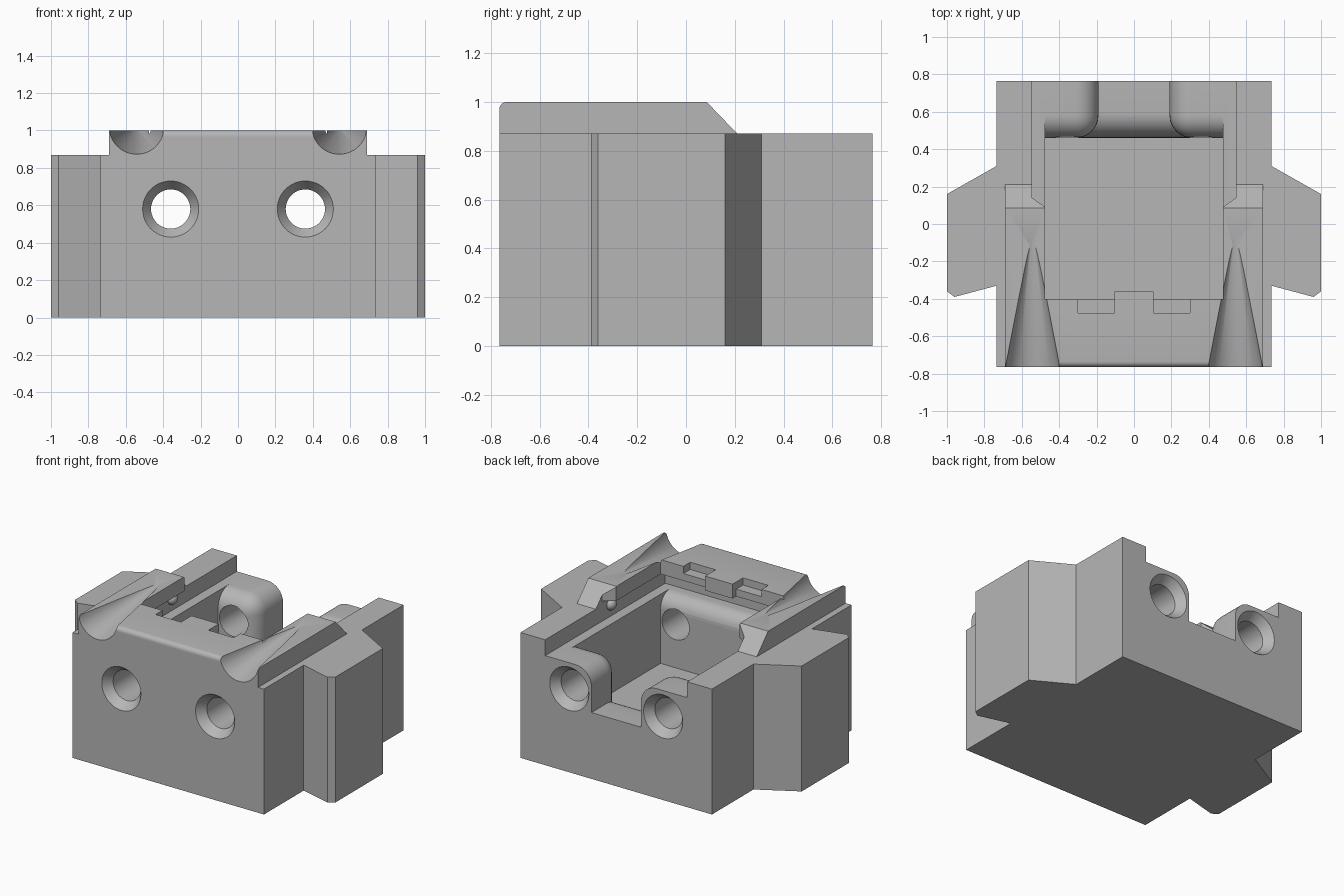
import bpy, bmesh, math
from mathutils import Matrix

if "Cube" in bpy.data.objects:
    bpy.data.objects.remove(bpy.data.objects["Cube"])

mat = bpy.data.materials.new("plain grey")
mat.use_nodes = True
grey = (0.47, 0.47, 0.47, 1)
mat.diffuse_color = grey
mat.node_tree.nodes["Principled BSDF"].inputs["Base Color"].default_value = grey


def finish(bm, name):
    bmesh.ops.recalc_face_normals(bm, faces=bm.faces)
    mesh = bpy.data.meshes.new(name)
    bm.to_mesh(mesh)
    bm.free()
    mesh.materials.append(mat)
    ob = bpy.data.objects.new(name, mesh)
    bpy.context.collection.objects.link(ob)
    return ob


def prism(name, points, low, high, axis="z"):
    """Extrude an outline: (x, y) along z, or (y, z) along x."""
    place = (lambda p, h: (p[0], p[1], h)) if axis == "z" else (lambda p, h: (h, p[0], p[1]))
    bm = bmesh.new()
    face = bm.faces.new([bm.verts.new(place(p, low)) for p in points])
    out = bmesh.ops.extrude_face_region(bm, geom=[face])
    shift = (0, 0, high - low) if axis == "z" else (high - low, 0, 0)
    bmesh.ops.translate(bm, vec=shift,
                        verts=[v for v in out["geom"] if isinstance(v, bmesh.types.BMVert)])
    return finish(bm, name)


def mirrored(half):
    return half + [(-x, y) for x, y in reversed(half)]


def box(name, lo, hi, radius=0, rounded=None):
    """Box between two corners; edges whose middle passes the rule are rounded."""
    bm = bmesh.new()
    bmesh.ops.create_cube(bm, size=1)
    for v in bm.verts:
        v.co = [hi[i] if v.co[i] > 0 else lo[i] for i in range(3)]
    if rounded:
        edges = [e for e in bm.edges if rounded((e.verts[0].co + e.verts[1].co) / 2)]
        bmesh.ops.bevel(bm, geom=edges, offset=radius, segments=8, profile=0.5, affect="EDGES")
    return finish(bm, name)


def cone(name, x, z, y0, r0, y1, r1):
    """Round cutter along y, radius r0 at y0 and r1 at y1."""
    bm = bmesh.new()
    bmesh.ops.create_cone(bm, cap_ends=True, segments=48, radius1=r0, radius2=r1, depth=y1 - y0)
    bmesh.ops.transform(bm, verts=bm.verts, matrix=Matrix.Translation((x, (y0 + y1) / 2, z))
                        @ Matrix.Rotation(-math.pi / 2, 4, "X"))
    return finish(bm, name)


def combine(target, tool, operation="DIFFERENCE"):
    mod = target.modifiers.new("join", "BOOLEAN")
    mod.operation, mod.solver, mod.object = operation, "EXACT", tool
    bpy.context.view_layer.objects.active = target
    bpy.ops.object.modifier_apply(modifier=mod.name)
    bpy.data.objects.remove(tool)


front, back = -0.765, 0.765

# Main block with the side wings
body = prism("housing_body", mirrored([
    (0.735, front), (0.735, -0.33), (0.96, -0.39), (1, -0.36),
    (1, 0.16), (0.735, 0.31), (0.735, back)]), 0, 0.87)

# Raised deck with rounded front edge and sloped rear end
deck = [(front, 0.8), (front, 0.97)]
deck += [(front + 0.03 * (1 - math.cos(a)), 0.97 + 0.03 * math.sin(a))
         for a in (math.pi * i / 10 for i in range(1, 6))]
deck += [(0.085, 1), (0.21, 0.87), (0.21, 0.8)]
combine(body, prism("raised_deck", deck, -0.69, 0.69, "x"), "UNION")

# Pocket, undercut slot and deck opening
combine(body, box("pocket", (-0.475, -0.5, 0.28), (0.475, 0.9, 0.8)))
combine(body, box("slot", (-0.545, -0.55, 0.76), (0.545, 0.9, 0.9)))
combine(body, prism("deck_opening", mirrored([
    (0.105, -0.36), (0.105, -0.4), (0.475, -0.4), (0.475, 0.09),
    (0.545, 0.14), (0.545, 0.9)]), 0.78, 1.1))

# Rounded pad inside the front wall
combine(body, box("front_pad", (-0.5, -0.6, 0.2), (0.5, -0.4, 0.76), 0.1,
                  lambda m: m.y > -0.41 and m.z > 0.75), "UNION")

# Sill across the rear gap
combine(body, box("rear_sill", (-0.3, 0.46, 0.2), (0.3, back, 0.46), 0.14,
                  lambda m: m.y < 0.47 and m.z > 0.45), "UNION")

for s in (-1, 1):
    # Rear boss with rounded inner edges
    xs = sorted((0.19 * s, 0.6 * s))
    combine(body, box("rear_boss", (xs[0], 0.46, 0.2), (xs[1], back, 0.76), 0.12,
                      lambda m: (abs(m.x) < 0.2) + (m.y < 0.47) + (m.z > 0.75) > 1), "UNION")
    # Through hole, countersunk at both ends
    x, z = 0.36 * s, 0.58
    combine(body, cone("bore", x, z, -0.9, 0.105, 0.9, 0.105))
    combine(body, cone("front_sink", x, z, front - 0.02, 0.165, front + 0.06, 0.105))
    combine(body, cone("rear_sink", x, z, back - 0.06, 0.105, back + 0.02, 0.165))
    # Tapered scoop in the deck corner
    combine(body, cone("scoop", 0.542 * s, 1.02, -0.85, 0.163, 0, 0.002))
    # Shallow notch at the deck edge
    xs = sorted((0.105 * s, 0.3 * s))
    combine(body, box("notch", (xs[0], -0.475, 0.95), (xs[1], -0.38, 1.1)))

body.select_set(True)
bpy.context.view_layer.objects.active = body
bpy.ops.object.shade_smooth_by_angle(angle=math.radians(30))
body.select_set(False)

# Small retaining balls in the slot walls
for side, s in (("left", 1), ("right", -1)):
    bm = bmesh.new()
    bmesh.ops.create_uvsphere(bm, u_segments=20, v_segments=12, radius=0.04)
    bmesh.ops.translate(bm, verts=bm.verts, vec=(0.545 * s, 0.05, 0.845))
    for f in bm.faces:
        f.smooth = True
    finish(bm, side + "_retaining_ball")
